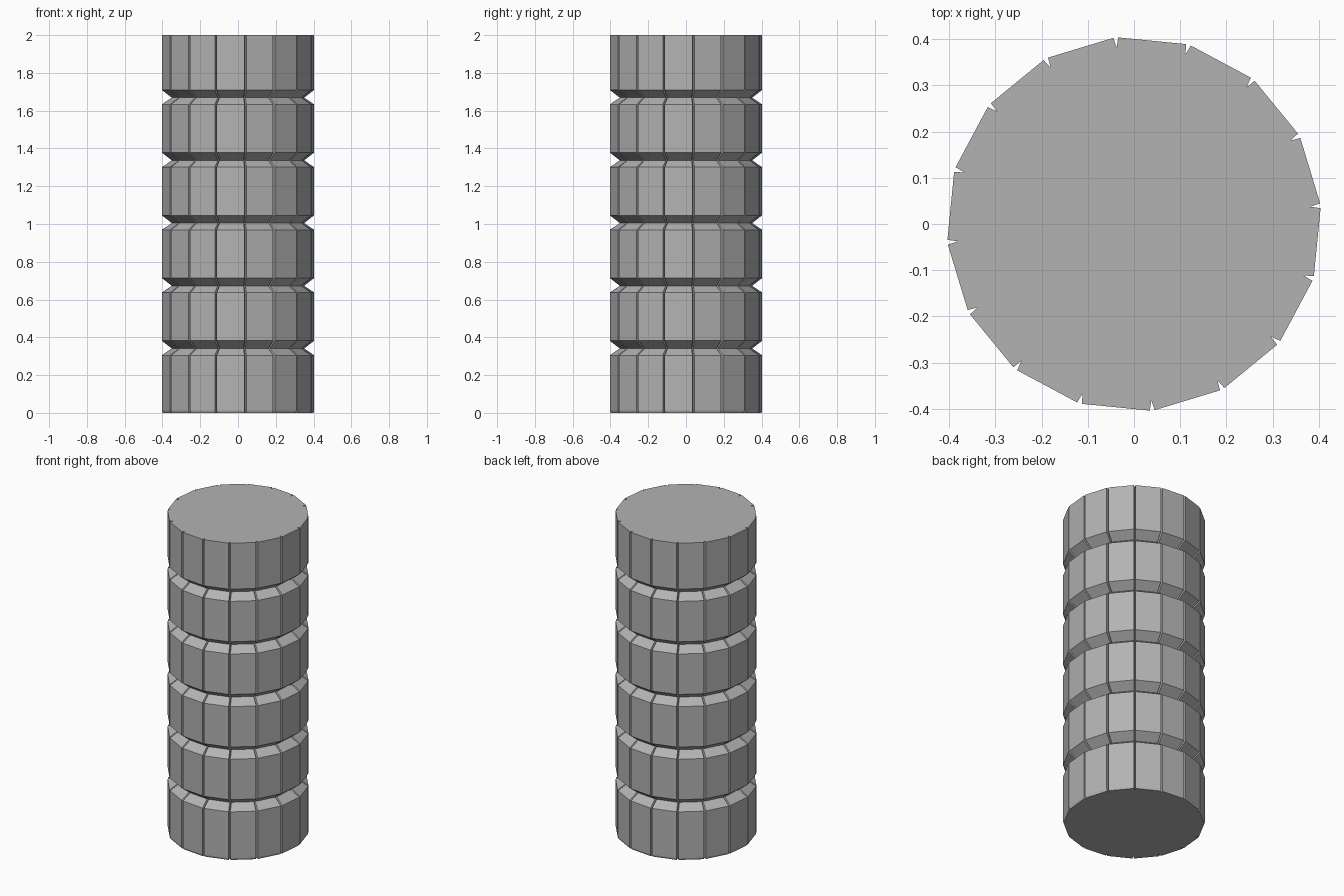
import bpy, bmesh, math

if "Cube" in bpy.data.objects:
    bpy.data.objects.remove(bpy.data.objects["Cube"])

SIDES = 16
R_OUT = 0.405        # corner radius of the drums
R_GROOVE = 0.352     # bottom of the horizontal V grooves
SLIT = 0.022         # depth of the vertical slits
HALF = math.radians(0.75)
OFFSET = math.radians(5.6)

# (height, corner radius) profile, from the foot to the top
profile = [(0.0, 0.401), (0.012, R_OUT)]
for i in range(5):
    z = 0.341 + i * 0.332
    profile += [(z - 0.036, R_OUT), (z, R_GROOVE), (z + 0.041, R_OUT)]
profile.append((2.0, R_OUT))

# fluted column: 16 flat sides with a thin V slit at every corner
bm = bmesh.new()
rings = []
for z, radius in profile:
    ring = []
    for k in range(SIDES):
        a = OFFSET + k * math.tau / SIDES
        for da, r in ((-HALF, radius), (0, radius - SLIT), (HALF, radius)):
            ring.append(bm.verts.new((r * math.cos(a + da), r * math.sin(a + da), z)))
    rings.append(ring)

n = SIDES * 3
for lo, hi in zip(rings, rings[1:]):
    for i in range(n):
        j = (i + 1) % n
        bm.faces.new((lo[i], lo[j], hi[j], hi[i]))

# caps, fanned from their centres so the slits stay open
for ring, z in ((rings[0][::-1], 0.0), (rings[-1], 2.0)):
    centre = bm.verts.new((0, 0, z))
    for i in range(n):
        bm.faces.new((centre, ring[i], ring[(i + 1) % n]))
bm.normal_update()

mesh = bpy.data.meshes.new("grooved_column")
bm.to_mesh(mesh)
bm.free()

# dark grey stone
stone = bpy.data.materials.new("dark_grey")
stone.diffuse_color = (0.45, 0.45, 0.45, 1)
stone.use_nodes = True
stone.node_tree.nodes["Principled BSDF"].inputs["Base Color"].default_value = stone.diffuse_color
mesh.materials.append(stone)
bpy.context.collection.objects.link(bpy.data.objects.new("grooved_column", mesh))
